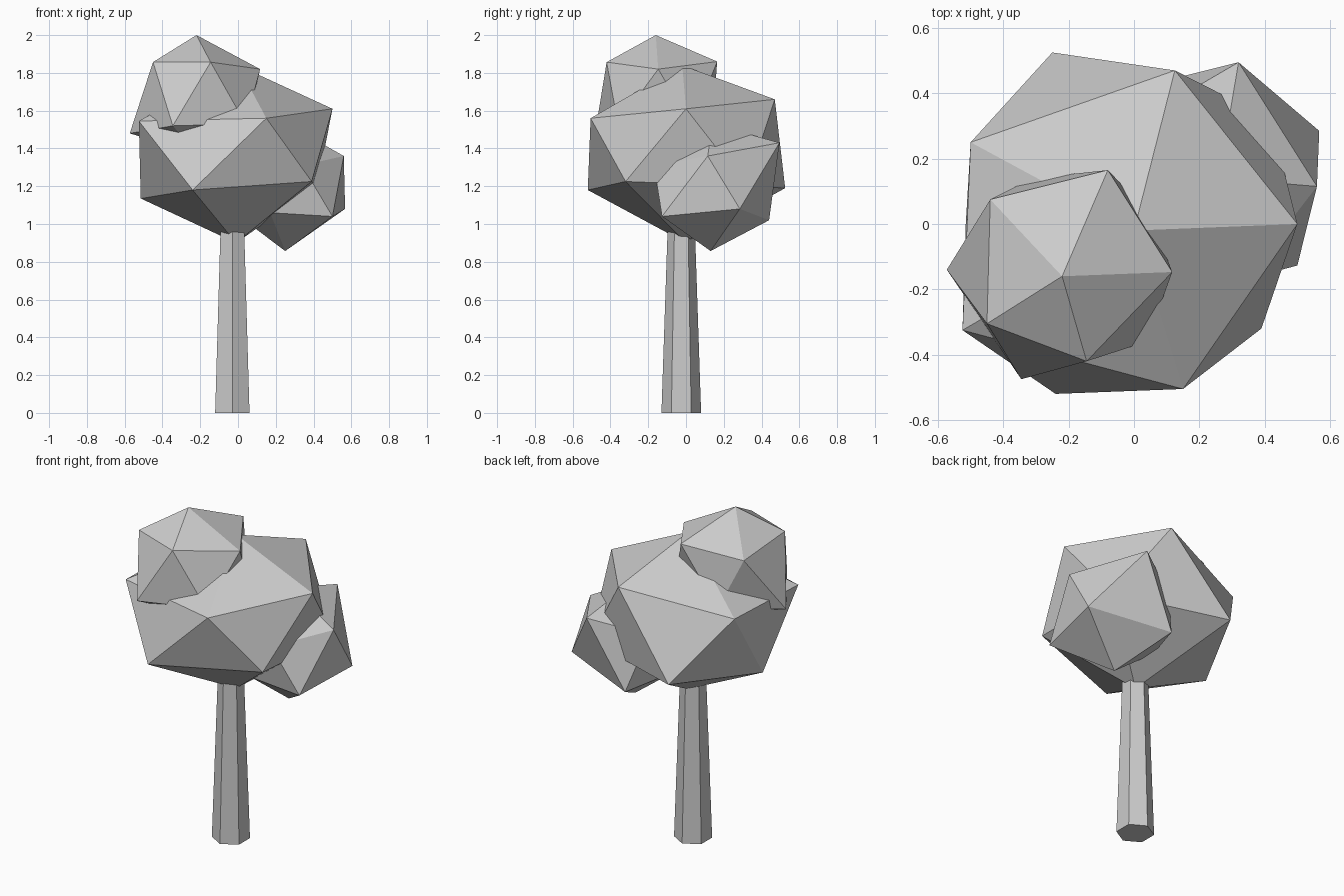
import bpy, math


def make_object(name, verts, faces):
    mesh = bpy.data.meshes.new(name)
    mesh.from_pydata(verts, [], faces)
    mesh.update()
    obj = bpy.data.objects.new(name, mesh)
    bpy.context.collection.objects.link(obj)
    return obj


def leaf_clump(name, top, upper, lower, bottom):
    """Uneven icosahedron: two poles and two staggered rings of five."""
    verts = [top, *upper, *lower, bottom]
    faces = []
    for i in range(5):
        j = (i + 1) % 5
        u, v, a, b = 1 + i, 1 + j, 6 + i, 6 + j
        faces += [(0, u, v), (u, a, v), (a, b, v), (11, b, a)]
    return make_object(name, verts, faces)


# Tapered six-sided trunk
verts = []
for z, r in ((0, 0.105), (1.1, 0.068)):
    for i in range(6):
        a = math.radians(60 * i - 90)
        verts.append((-0.03 + r * math.cos(a), -0.025 + r * math.sin(a), z))
faces = [(i, (i + 1) % 6, (i + 1) % 6 + 6, i + 6) for i in range(6)]
faces += [tuple(range(5, -1, -1)), tuple(range(6, 12))]
make_object("trunk", verts, faces)

# Large middle clump
leaf_clump(
    "main_foliage", (0, -0.02, 1.84),
    [(0.5, 0, 1.61), (0.125, 0.47, 1.66), (-0.5, 0.25, 1.55),
     (-0.525, -0.325, 1.545), (0.15, -0.505, 1.56)],
    [(0.42, 0.32, 1.2), (-0.25, 0.525, 1.19), (-0.515, 0, 1.135),
     (-0.24, -0.52, 1.18), (0.39, -0.32, 1.225)],
    (-0.01, 0, 0.9))

# Low clump at the right
leaf_clump(
    "lower_foliage", (0.26, 0.14, 1.53),
    [(0.56, 0.115, 1.36), (0.32, 0.495, 1.43), (0.02, 0.32, 1.34),
     (0.02, -0.03, 1.34), (0.34, -0.17, 1.31)],
    [(0.567, 0.285, 1.08), (0.1, 0.44, 1.02), (-0.02, 0.14, 1.06),
     (0.17, -0.12, 1.06), (0.5, -0.127, 1.04)],
    (0.25, 0.13, 0.857))

# High clump at the left
leaf_clump(
    "upper_foliage", (-0.22, -0.16, 2.0),
    [(0.117, -0.147, 1.82), (-0.08, 0.165, 1.86), (-0.44, 0.075, 1.82),
     (-0.45, -0.305, 1.857), (-0.145, -0.42, 1.857)],
    [(0.05, 0.03, 1.52), (-0.31, 0.14, 1.52), (-0.573, -0.14, 1.48),
     (-0.345, -0.475, 1.52), (0.04, -0.36, 1.53)],
    (-0.22, -0.16, 1.37))
